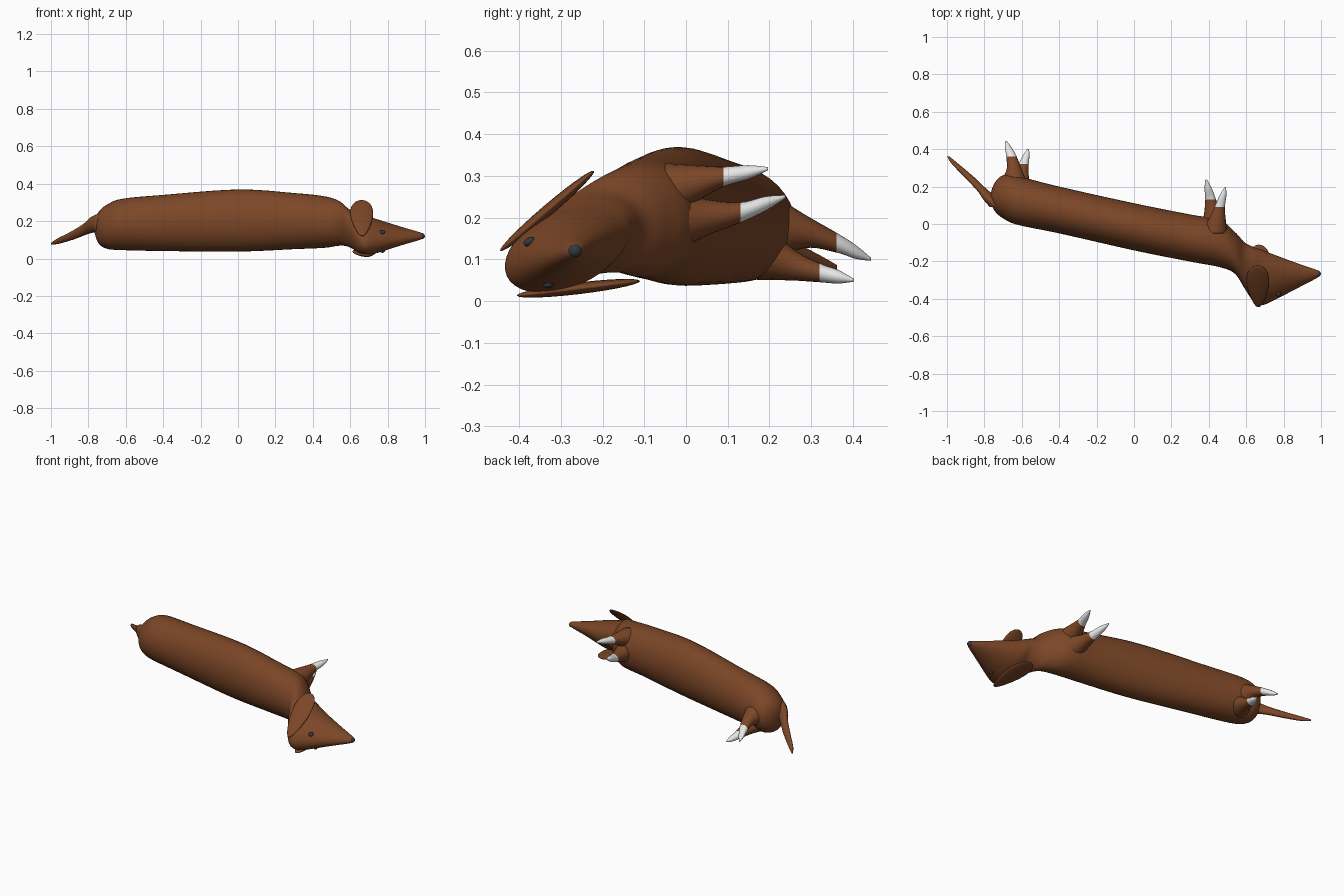
import bpy, bmesh, math
from mathutils import Vector, Matrix

if "Cube" in bpy.data.objects:
    bpy.data.objects.remove(bpy.data.objects["Cube"])


def material(name, color):
    m = bpy.data.materials.new(name)
    m.use_nodes = True
    m.diffuse_color = (*color, 1)
    m.node_tree.nodes["Principled BSDF"].inputs["Base Color"].default_value = (*color, 1)
    return m


BROWN = material("brown coat", (0.2, 0.062, 0.02))
WHITE = material("white paws", (0.8, 0.8, 0.8))
DARK = material("dark eyes and nose", (0.035, 0.04, 0.045))


def finish(name, bm, mats):
    bmesh.ops.recalc_face_normals(bm, faces=bm.faces)
    mesh = bpy.data.meshes.new(name)
    bm.to_mesh(mesh)
    bm.free()
    for m in mats:
        mesh.materials.append(m)
    for p in mesh.polygons:
        p.use_smooth = True
    obj = bpy.data.objects.new(name, mesh)
    bpy.context.collection.objects.link(obj)
    return obj


def smooth_rows(rows, steps):
    """Catmull-Rom interpolation between cross-sections."""
    rows = [Vector(r) for r in rows]
    out = []
    for i in range(len(rows) - 1):
        a, b, c = rows[max(i - 1, 0)], rows[i], rows[i + 1]
        d = rows[min(i + 2, len(rows) - 1)]
        for k in range(steps):
            t = k / steps
            out.append(b + (c - a) * (t / 2) + (a * 2 - b * 5 + c * 4 - d) * (t * t / 2)
                       + (b * 3 - a - c * 3 + d) * (t ** 3 / 2))
    return out + [rows[-1]]


def loft(name, rows, axis, sides=28, steps=5, paw_row=None):
    """Rows are (x, y, z, radius across, radius up, tilt), rings square to axis."""
    bm = bmesh.new()
    rings = []
    for x, y, z, ra, rb, tilt in smooth_rows(rows, steps):
        ring = []
        for k in range(sides):
            a = 2 * math.pi * k / sides
            u, v = ra * math.cos(a), rb * math.sin(a)
            p = u * math.cos(tilt) - v * math.sin(tilt)
            q = u * math.sin(tilt) + v * math.cos(tilt)
            offset = (0, p, q) if axis == "X" else (p, 0, q)
            ring.append(bm.verts.new(Vector((x, y, z)) + Vector(offset)))
        rings.append(ring)
    paw = len(rings) if paw_row is None else paw_row * steps
    for i in range(len(rings) - 1):
        for k in range(sides):
            n = (k + 1) % sides
            f = bm.faces.new((rings[i][k], rings[i][n], rings[i + 1][n], rings[i + 1][k]))
            f.material_index = int(i >= paw)
    bm.faces.new(rings[0])
    tip = bm.faces.new(rings[-1])
    tip.material_index = int(paw_row is not None)
    return finish(name, bm, [BROWN] if paw_row is None else [BROWN, WHITE])


def leg(name, hip, knee, ankle, toe, hip_size, ankle_size):
    mid = Vector(ankle).lerp(Vector(toe), 0.55)
    a = ankle_size
    loft(name, [(*hip, hip_size, hip_size, 0), (*knee, a * 1.6, a * 1.5, 0),
                (*ankle, a, a * 0.85, 0), (*mid, a * 0.68, a * 0.6, 0),
                (*toe, a * 0.15, a * 0.13, 0)], "Y", sides=20, paw_row=2)


def ellipsoid(name, mat, center, long, wide, sizes, taper=0.0):
    """Ellipsoid along long, optionally narrower toward its start."""
    d = Vector(long).normalized()
    w = Vector(wide)
    w = (w - d * w.dot(d)).normalized()
    n = d.cross(w)
    bm = bmesh.new()
    bmesh.ops.create_uvsphere(bm, u_segments=24, v_segments=14, radius=1)
    for v in bm.verts:
        s = 1 + taper * v.co.z
        v.co = (Vector(center) + w * v.co.x * sizes[0] * s
                + n * v.co.y * sizes[1] + d * v.co.z * sizes[2])
    return finish(name, bm, [mat])


# Trunk, neck and tapering head
TILT = 0.42
loft("body_and_head", [
    (-0.768, 0.14, 0.17, 0.02, 0.03, 0),
    (-0.745, 0.145, 0.165, 0.075, 0.085, 0),
    (-0.70, 0.145, 0.17, 0.115, 0.118, 0),
    (-0.62, 0.125, 0.182, 0.13, 0.137, 0),
    (-0.4, 0.075, 0.19, 0.125, 0.15, 0),
    (0, -0.015, 0.203, 0.126, 0.166, 0),
    (0.3, -0.075, 0.20, 0.126, 0.15, 0),
    (0.46, -0.105, 0.195, 0.126, 0.138, 0),
    (0.54, -0.155, 0.188, 0.112, 0.12, 0.1),
    (0.59, -0.22, 0.165, 0.125, 0.1, 0.3),
    (0.64, -0.27, 0.14, 0.155, 0.092, TILT),
    (0.68, -0.285, 0.125, 0.158, 0.09, TILT),
    (0.73, -0.287, 0.12, 0.138, 0.083, TILT),
    (0.87, -0.277, 0.12, 0.072, 0.045, TILT),
    (0.97, -0.268, 0.12, 0.026, 0.02, TILT),
    (0.99, -0.266, 0.12, 0.012, 0.01, TILT)], "X", sides=40, steps=6)

# Tail
loft("tail", [
    (-0.70, 0.09, 0.19, 0.07, 0.06, 0),
    (-0.76, 0.13, 0.185, 0.045, 0.045, 0),
    (-0.81, 0.18, 0.16, 0.03, 0.03, 0),
    (-0.88, 0.25, 0.125, 0.026, 0.022, 0),
    (-0.955, 0.32, 0.095, 0.018, 0.015, 0),
    (-0.994, 0.362, 0.08, 0.006, 0.006, 0)], "Y", sides=20)

# Legs with white paws
leg("left_front_leg", (0.43, -0.03, 0.19), (0.42, 0.05, 0.2), (0.41, 0.13, 0.212),
    (0.386, 0.238, 0.25), 0.075, 0.029)
leg("right_front_leg", (0.43, -0.05, 0.26), (0.445, 0.03, 0.283), (0.458, 0.09, 0.298),
    (0.488, 0.197, 0.317), 0.07, 0.028)
leg("right_hind_leg", (-0.65, 0.17, 0.18), (-0.64, 0.28, 0.168), (-0.655, 0.36, 0.14),
    (-0.684, 0.443, 0.10), 0.10, 0.028)
leg("left_hind_leg", (-0.63, 0.17, 0.135), (-0.605, 0.25, 0.09), (-0.59, 0.32, 0.068),
    (-0.566, 0.402, 0.05), 0.085, 0.027)

# Floppy ears, narrow at the root and rounded at the tip
for side, root, tip in (("right", (0.665, -0.445, 0.12), (0.66, -0.22, 0.312)),
                        ("left", (0.69, -0.405, 0.013), (0.665, -0.11, 0.048))):
    root, tip = Vector(root), Vector(tip)
    ellipsoid(side + "_ear", BROWN, (root + tip) / 2, tip - root, (1, 0, 0),
              (0.058, 0.014, (tip - root).length / 2), taper=0.35)

# Eyes on both flanks of the head, and the nose
for side, y, z in (("right", -0.375, 0.142), ("left", -0.327, 0.042)):
    ellipsoid(side + "_eye", DARK, (0.772, y, z), (0, 0.85, 0.5), (1, 0, 0),
              (0.014, 0.01, 0.015))
ellipsoid("nose", DARK, (0.983, -0.266, 0.12), (1, 0, 0), (0, 1, 0), (0.017, 0.016, 0.016))
